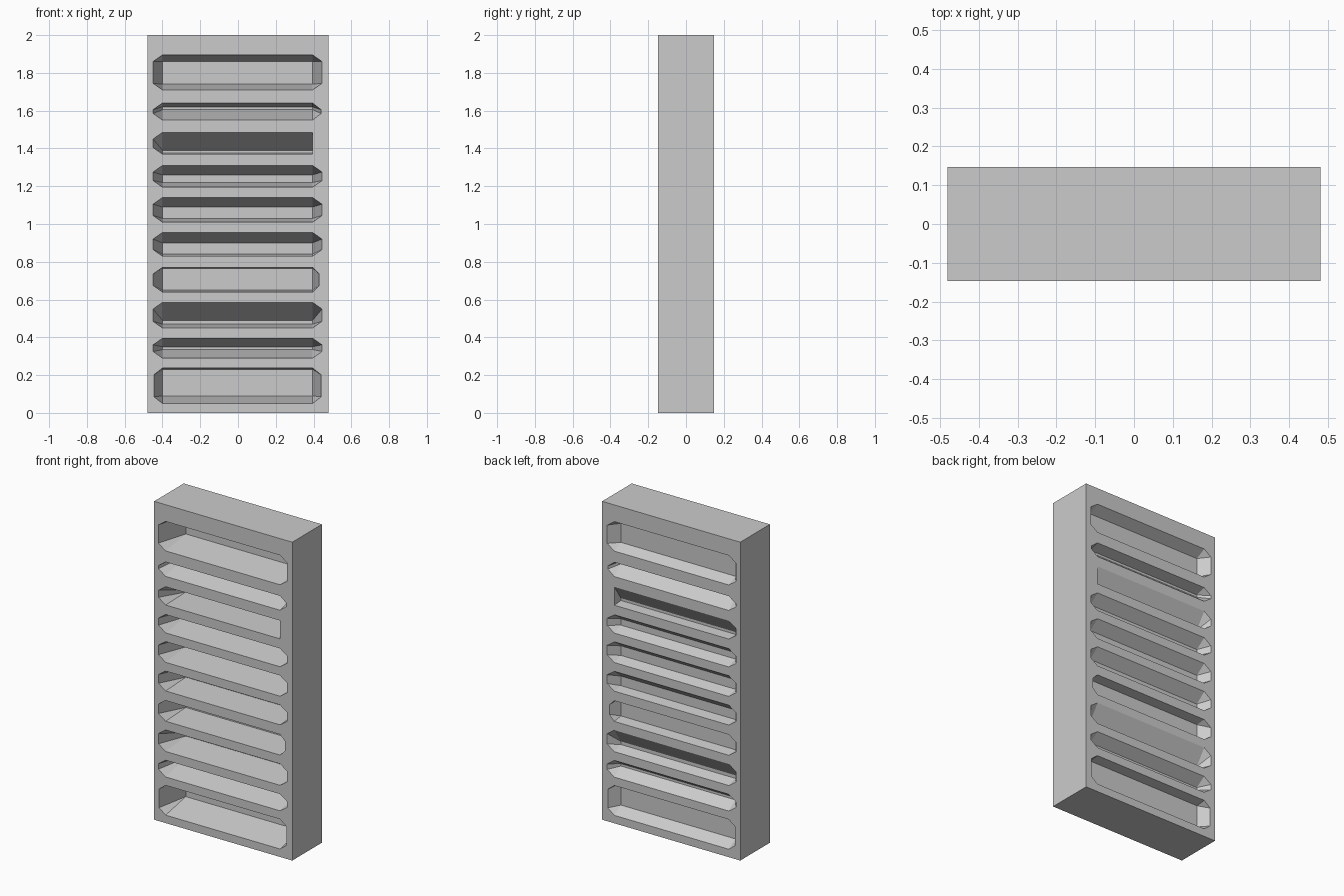
import bpy, bmesh

if "Cube" in bpy.data.objects:
    bpy.data.objects.remove(bpy.data.objects["Cube"])

W, D, H = 0.48, 0.147, 2.0

# Slots: opening bottom, opening top, inner bottom, inner top, left tip, right tip
SLOTS = [
    (1.71, 1.895, 1.74, 1.86, 0.45, 0.445),
    (1.55, 1.64, 1.605, 1.62, 0.45, 0.44),
    (1.37, 1.485, 1.375, 1.39, 0.45, 0.395),
    (1.195, 1.31, 1.22, 1.26, 0.45, 0.445),
    (1.01, 1.14, 1.03, 1.09, 0.45, 0.445),
    (0.83, 0.955, 0.84, 0.90, 0.45, 0.445),
    (0.64, 0.77, 0.65, 0.765, 0.45, 0.43),
    (0.45, 0.585, 0.47, 0.49, 0.45, 0.445),
    (0.29, 0.395, 0.335, 0.35, 0.45, 0.445),
    (0.05, 0.237, 0.09, 0.23, 0.445, 0.44),
]


def new_object(name, bm):
    mesh = bpy.data.meshes.new(name)
    bmesh.ops.recalc_face_normals(bm, faces=bm.faces)
    bm.to_mesh(mesh)
    bm.free()
    obj = bpy.data.objects.new(name, mesh)
    bpy.context.collection.objects.link(obj)
    return obj


def add_slot(bm, slot, side, depth):
    """Tapered pocket: eight-sided mouth narrowing to a rectangle."""
    zb, zt, ib, it, left, right = slot
    c = min(0.035, (zt - zb) * 0.4)
    mouth = [(-0.40, zt), (0.395, zt), (right, zt - c), (right, zb + c),
             (0.395, zb), (-0.40, zb), (-left, zb + c), (-left, zt - c)]
    inner = [(-0.40, it), (0.395, it), (0.395, ib), (-0.40, ib)]
    tmp = bmesh.new()
    for x, z in mouth:
        tmp.verts.new((x, side * D, z))
        tmp.verts.new((x, side * (D + 0.03), z))
    for x, z in inner:
        tmp.verts.new((x, side * (D - depth), z))
    bmesh.ops.convex_hull(tmp, input=tmp.verts)
    bmesh.ops.recalc_face_normals(tmp, faces=tmp.faces)
    mesh = bpy.data.meshes.new("slot_part")
    tmp.to_mesh(mesh)
    tmp.free()
    bm.from_mesh(mesh)
    bpy.data.meshes.remove(mesh)


# Solid body of the rack
bm = bmesh.new()
bmesh.ops.create_cube(bm, size=1)
for v in bm.verts:
    v.co = (v.co.x * 2 * W, v.co.y * 2 * D, (v.co.z + 0.5) * H)
body = new_object("rack_body", bm)

# Deep front pockets and shallow rear pockets
bm = bmesh.new()
for s in SLOTS:
    add_slot(bm, s, -1, 0.20)
    add_slot(bm, s, 1, 0.065)
cutter = new_object("slot_cutter", bm)
cutter.hide_render = True
cutter.hide_viewport = False

mod = body.modifiers.new("slots", 'BOOLEAN')
mod.operation = 'DIFFERENCE'
mod.solver = 'EXACT'
mod.object = cutter
bpy.context.view_layer.objects.active = body
body.select_set(True)
bpy.ops.object.modifier_apply(modifier=mod.name)
bpy.data.objects.remove(cutter, do_unlink=True)
